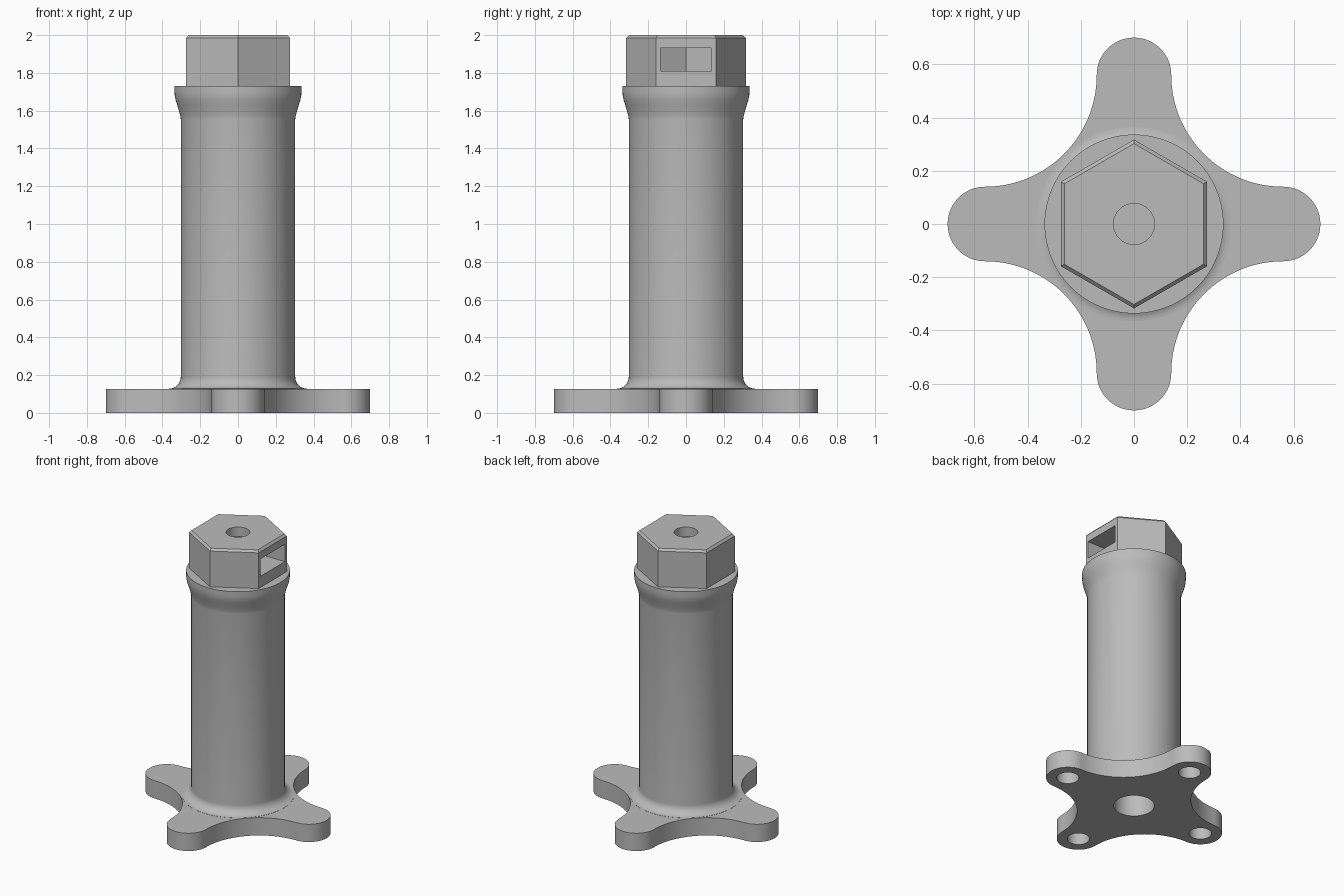
import bpy, bmesh
from math import sin, cos, pi, radians
from mathutils import Matrix

if "Cube" in bpy.data.objects:
    bpy.data.objects.remove(bpy.data.objects["Cube"], do_unlink=True)

grey = bpy.data.materials.new("plain grey")
grey.use_nodes = True
grey.diffuse_color = (0.5, 0.5, 0.5, 1)
grey.node_tree.nodes["Principled BSDF"].inputs["Base Color"].default_value = (0.5, 0.5, 0.5, 1)


def make(name, bm):
    bmesh.ops.recalc_face_normals(bm, faces=bm.faces)
    mesh = bpy.data.meshes.new(name)
    bm.to_mesh(mesh)
    bm.free()
    mesh.materials.append(grey)
    obj = bpy.data.objects.new(name, mesh)
    bpy.context.collection.objects.link(obj)
    return obj


def arc(cx, cy, r, start, end, steps):
    angles = [radians(start + (end - start) * i / steps) for i in range(steps + 1)]
    return [(cx + r * cos(a), cy + r * sin(a)) for a in angles]


def prism(name, outline, z0, z1):
    bm = bmesh.new()
    base = bm.faces.new([bm.verts.new((x, y, z0)) for x, y in outline])
    top = bmesh.ops.extrude_face_region(bm, geom=[base])["geom"]
    bmesh.ops.translate(bm, vec=(0, 0, z1 - z0),
                        verts=[v for v in top if isinstance(v, bmesh.types.BMVert)])
    return make(name, bm)


def lathe(name, profile, sides):
    bm = bmesh.new()
    rings = [[bm.verts.new((r * cos(2 * pi * i / sides), r * sin(2 * pi * i / sides), z))
              for i in range(sides)] for r, z in profile]
    for low, high in zip(rings, rings[1:]):
        for i in range(sides):
            j = (i + 1) % sides
            bm.faces.new((low[i], low[j], high[j], high[i]))
    bm.faces.new(rings[0])
    bm.faces.new(rings[-1])
    return make(name, bm)


def cylinder(name, r, z0, z1, x=0, y=0):
    return prism(name, arc(x, y, r, 0, 360 - 360 / 64, 63), z0, z1)


def cut(target, cutters):
    for cutter in cutters:
        cutter.hide_render = True
        mod = target.modifiers.new("cut", 'BOOLEAN')
        mod.operation = 'DIFFERENCE'
        mod.solver = 'EXACT'
        mod.object = cutter
    bpy.context.view_layer.update()
    result = bpy.data.meshes.new_from_object(
        target.evaluated_get(bpy.context.evaluated_depsgraph_get()))
    target.modifiers.clear()
    target.data = result


# Base plate: four rounded lobes joined by wide concave arcs
lobe, reach = 0.14, 0.56
quarter = arc(reach, 0, lobe, -90, 90, 32) + arc(reach, reach, reach - lobe, 270, 180, 40)[1:-1]
outline = []
for k in range(4):
    c, s = cos(k * pi / 2), sin(k * pi / 2)
    outline += [(x * c - y * s, x * s + y * c) for x, y in quarter]
base_plate = prism("base_plate", outline, 0, 0.127)

# Column with a foot fillet and a flared collar
profile = [(0.365, 0.11)] + arc(0.365, 0.19, 0.062, 270, 180, 10)
profile += [(0.303, 1.555), (0.306, 1.575), (0.313, 1.6), (0.322, 1.63),
            (0.33, 1.655), (0.335, 1.68), (0.336, 1.7), (0.336, 1.73)]
column = lathe("column", profile, 96)

# Hexagonal head with a chamfered top
head = lathe("hex_head", [(0.317, 1.7), (0.317, 1.985), (0.302, 2.0)], 6)
head.data.transform(Matrix.Rotation(pi / 6, 4, 'Z'))

# Cutters: bores, blind lobe holes and the side nut slot
lower_bore = cylinder("lower_bore_cutter", 0.132, -0.1, 0.9)
upper_bore = cylinder("upper_bore_cutter", 0.077, 1.5, 2.1)
lobe_holes = [cylinder("lobe_hole_cutter", 0.072, -0.1, 0.1,
                       reach * cos(k * pi / 2), reach * sin(k * pi / 2)) for k in range(4)]
half = 0.136
point = half / cos(pi / 6)
nut_slot = prism("nut_slot_cutter", [(0.5, -half), (0.5, half), (-point / 2, half),
                                     (-point, 0), (-point / 2, -half)], 1.81, 1.933)

cut(base_plate, [lower_bore] + lobe_holes)
cut(column, [lower_bore, upper_bore])
cut(head, [nut_slot, upper_bore])
for cutter in [lower_bore, upper_bore, nut_slot] + lobe_holes:
    bpy.data.objects.remove(cutter, do_unlink=True)

# Smooth curved walls, keep hard edges crisp
for part in (base_plate, column, head):
    bpy.ops.object.select_all(action='DESELECT')
    part.select_set(True)
    bpy.context.view_layer.objects.active = part
    bpy.ops.object.shade_smooth_by_angle(angle=radians(30))
